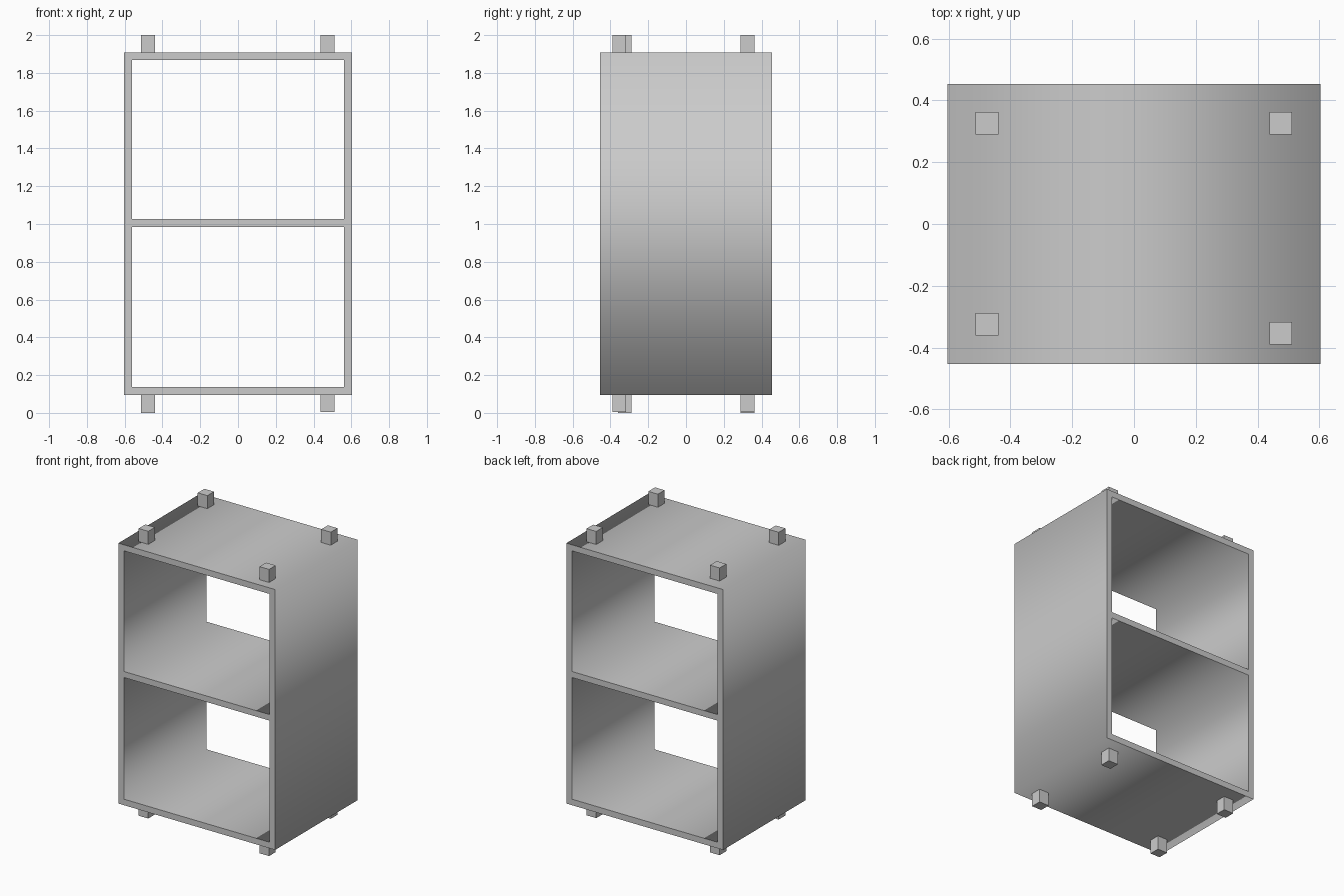
import bpy
from math import pi

if "Cube" in bpy.data.objects:
    bpy.data.objects.remove(bpy.data.objects["Cube"])

W, D = 0.604, 0.454            # half width, half depth
Z0, Z1 = 0.096, 1.909          # carcass bottom and top
T = 0.042                      # panel thickness
SHELF = 1.006                  # shelf centre height


def rect(curve, x0, x1, z0, z1):
    s = curve.splines.new('POLY')
    s.points.add(3)
    for p, (x, z) in zip(s.points, ((x0, z0), (x1, z0), (x1, z1), (x0, z1))):
        p.co = (x, z, 0, 1)
    s.use_cyclic_u = True


def box(name, x, y, z0, z1, sx, sy):
    bpy.ops.mesh.primitive_cube_add(size=1, location=(x, y, (z0 + z1) / 2))
    ob = bpy.context.object
    ob.name = name
    ob.scale = (sx, sy, z1 - z0)
    bpy.ops.object.transform_apply(location=False, rotation=False, scale=True)
    return ob


# Open carcass: front outline with two openings, extruded through the depth
cu = bpy.data.curves.new("carcass", 'CURVE')
cu.dimensions = '2D'
cu.fill_mode = 'BOTH'
cu.extrude = D
rect(cu, -W, W, Z0, Z1)
rect(cu, -W + T, W - T, Z0 + T, SHELF - T / 2)
rect(cu, -W + T, W - T, SHELF + T / 2, Z1 - T)
carcass = bpy.data.objects.new("carcass", cu)
carcass.rotation_euler = (pi / 2, 0, 0)
bpy.context.collection.objects.link(carcass)
bpy.context.view_layer.objects.active = carcass
carcass.select_set(True)
bpy.ops.object.convert(target='MESH')
bpy.ops.object.transform_apply(location=False, rotation=True, scale=False)

# Square feet below and matching posts on top (front right pair sits further forward)
spots = {
    "front_left": (-0.476, -0.324, 0.0),
    "front_right": (0.475, -0.353, 0.004),
    "back_left": (-0.476, 0.326, 0.0),
    "back_right": (0.475, 0.326, 0.004),
}
for name, (x, y, lift) in spots.items():
    box(name + "_foot", x, y, lift, Z0, 0.074, 0.073)
    box(name + "_top_post", x, y, Z1, 2.0, 0.074, 0.073)
